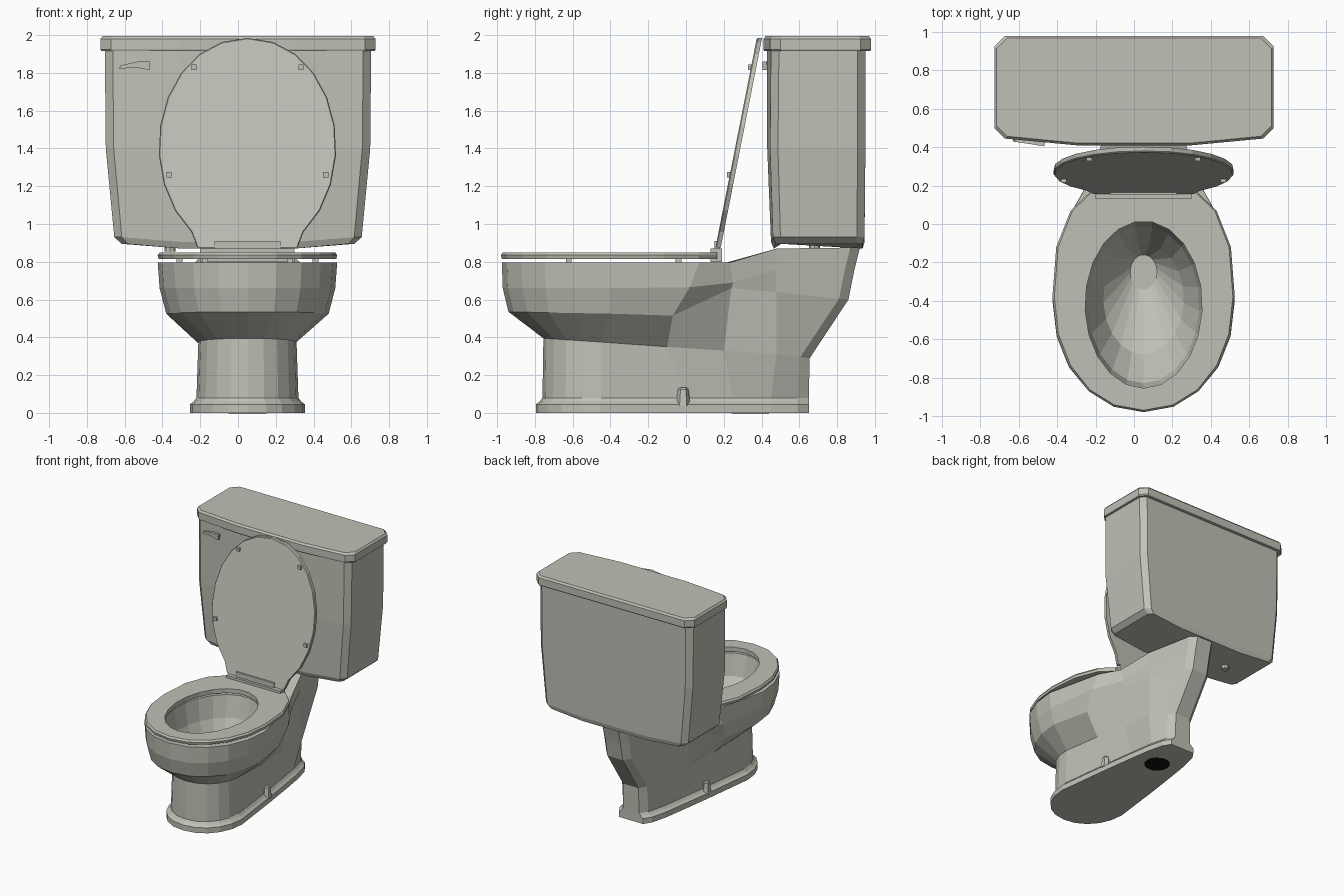
import bpy, bmesh, math

if "Cube" in bpy.data.objects:
    bpy.data.objects.remove(bpy.data.objects["Cube"], do_unlink=True)

CX = 0.05  # centre line of the bowl, slightly off the tank's centre
RIM = 0.795  # height of the bowl rim
DECK = 0.87  # height of the platform under the tank


def material(name, rgb):
    m = bpy.data.materials.new(name)
    m.use_nodes = True
    m.diffuse_color = (*rgb, 1)
    m.node_tree.nodes["Principled BSDF"].inputs["Base Color"].default_value = (*rgb, 1)
    return m


porcelain = material("warm grey porcelain", (0.53, 0.53, 0.47))
black = material("black", (0.005, 0.005, 0.005))


def loft(name, rings, loop=False, mat=porcelain):
    """Skin a stack of rings that share one point count; cap it unless it loops."""
    bm = bmesh.new()
    vs = [[bm.verts.new(p) for p in r] for r in rings]
    n = len(vs[0])
    pairs = list(zip(vs, vs[1:]))
    if loop:
        pairs.append((vs[-1], vs[0]))
    else:
        bm.faces.new(vs[0])
        bm.faces.new(vs[-1])
    for a, b in pairs:
        for i in range(n):
            j = (i + 1) % n
            bm.faces.new((a[i], a[j], b[j], b[i]))
    bmesh.ops.recalc_face_normals(bm, faces=bm.faces)
    me = bpy.data.meshes.new(name)
    bm.to_mesh(me)
    bm.free()
    me.materials.append(mat)
    ob = bpy.data.objects.new(name, me)
    bpy.context.collection.objects.link(ob)


def mirrored(half, cx=0.0):
    """Full ring from its +x half; a first point on the axis is kept once."""
    other = half[1:] if half[0][0] == 0 else half
    return [(cx + x, y, z) for x, y, z in half] + [(cx - x, y, z) for x, y, z in reversed(other)]


def egg(front, widest, width, z_front, z_side, rear):
    """Ring with a round front up to its widest line, then the given rear points."""
    half = []
    for i in range(6):
        s, c = math.sin(math.pi * i / 10) ** .95, abs(math.cos(math.pi * i / 10)) ** .95
        half.append((width * s, widest - (widest - front) * c, z_side + (z_front - z_side) * c))
    return mirrored(half + rear, CX)


def oval(x, y, z, rx, ry, sides):
    """Ring of an ellipse, starting at its front point."""
    turns = [2 * math.pi * i / sides for i in range(sides)]
    return [(x + rx * math.sin(t), y - ry * math.cos(t), z) for t in turns]


def box(name, x, y, z):
    loft(name, [[(x[0], y[0], h), (x[1], y[0], h), (x[1], y[1], h), (x[0], y[1], h)] for h in z])


def block(name, x, y, z, size):
    box(name, (x - size, x + size), (y - size, y + size), (z - size, z + size))


# Foot: a stepped plinth tapering towards the back
def foot_ring(inset, z):
    outline = [(.25, 0), (.215, .25), (.185, .45), (.15, .59), (.11, .65)]
    return egg(-.795 + inset, -.45, .305 - inset, z, z, [(x - inset, y, z) for x, y in outline])


foot = [foot_ring(*step) for step in ((0, 0), (0, .045), (.02, .06), (.035, .08))]


# Pedestal and bowl, joined at the waist to the narrowing neck that carries the tank
def neck(side, waist, z_mid, back, z_back):
    return [side, waist, (.2, .48, z_mid), (.115, back - .05, z_back + .005), (.07, back, z_back)]


shell = [
    egg(-.755, -.45, .26, .395, .375, neck((.24, -.1, .35), (.21, .2, .33), .31, .655, .29)),
    egg(-.94, -.4, .43, .535, .525, neck((.37, -.07, .515), (.25, .24, .66), .64, .86, .6)),
    egg(-.97, -.4, .465, .66, .66, neck((.40, .02, .665), (.27, .25, .69), .76, .89, .75)),
    egg(-.975, -.4, .475, RIM, RIM, neck((.37, .07, RIM), (.28, .23, RIM), DECK, .92, DECK)),
]


# Flat deck, then the ramp down to the rim
def deck_ring(inset, y, z):
    rear = [(.37 - inset, .07 - inset, RIM), (.28 - inset, .23 - inset, RIM)]
    return egg(-.975 + inset, -.4, .475 - inset, RIM, RIM, rear + [(x, y, z) for x in (.18, .1, .04)])


deck = [deck_ring(.01, .48, DECK), deck_ring(.02, .23, RIM)]

# Hollow basin
basin = [oval(CX, y, z, rx, ry, 21) for y, z, rx, ry in (
    (-.42, RIM, .32, .45), (-.42, .62, .29, .41), (-.39, .44, .21, .29), (-.25, .3, .07, .09))]
loft("bowl_and_pedestal", foot + shell + deck + basin)

# Drain opening under the foot
loft("drain_opening", [oval(CX, .34, z, .1, .1, 16) for z in (-.002, .002)], mat=black)


# Seat ring
def seat_edge(inset, z):
    rear = [(.455, -.12), (.38, .07), (.28, .165), (.15, .165), (.05, .165)]
    return egg(-.98 + inset, -.38, .475 - inset, z, z, [(x - inset, y, z) for x, y in rear])


def seat_hole(z):
    return oval(CX, -.42, z, .305, .435, 21)


loft("seat", [seat_hole(.815), seat_edge(.005, .815), seat_edge(0, .835), seat_edge(.01, .85),
              seat_hole(.85)], loop=True)


# Raised cover, leaning back towards the tank
def lean(z):
    return .155 + (z - DECK) * .197


def cover_ring(offset, inset):
    half = []
    for i in range(10):
        a = math.radians(142) * i / 9
        half.append(((.47 - inset) * math.sin(a) ** .95, 1.41 + (.575 - inset) * math.cos(a)))
    half.append((.265 - inset, .875))
    return mirrored([(x, lean(z) + offset, z) for x, z in half], CX)


loft("seat_cover", [cover_ring(0, .005), cover_ring(.006, 0), cover_ring(.028, 0)])

# Rubber feet and floor bolt caps, mirrored about the bowl's centre
for side, s in (("right", -1), ("left", 1)):
    for place, x, z in (("upper", .283, 1.83), ("lower", .415, 1.26)):
        block(f"{side}_{place}_cover_bumper", CX + s * x, lean(z) - .002, z, .014)
    for place, x, y in (("front", .36, -.62), ("rear", .225, -.04)):
        block(f"{side}_{place}_seat_bumper", CX + s * x, y, .805, .015)
    loft(f"{side}_floor_bolt_cap", [oval(CX + s * .225, -.015, z, r, r, 6)
                                    for r, z in ((.038, .04), (.028, .125), (.018, .135))])

# Hinge
box("hinge_block", (CX - .25, CX + .25), (.13, .19), (.8, DECK))
box("hinge_bar", (CX - .175, CX + .175), (.15, .18), (.86, .91))


# Tank and its lid: bowed front with cut corners and a sagging underside
def tank_ring(width, front, back, cut, bow, z, sag=0):
    return mirrored([(.3, front, z - sag), (width - cut, front + bow, z), (width, front + bow + cut, z),
                     (width, back - cut, z), (width - cut, back, z), (.3, back, z - sag)])


loft("tank", [
    tank_ring(.615, .465, .935, .03, .01, .895, sag=.025),
    tank_ring(.655, .45, .945, .04, .01, .93, sag=.025),
    tank_ring(.70, .43, .95, .042, .015, 1.4),
    tank_ring(.705, .43, .95, .042, .02, 1.925),
])
loft("tank_lid", [tank_ring(.728 - inset, .41 + inset, .98 - inset, .055, .035, z)
                  for inset, z in ((.005, 1.915), (0, 1.925), (0, 1.98), (.012, 1.995))])

# Flush lever on the tank front
lever = [(-.465, 1.86), (-.53, 1.86), (-.62, 1.84), (-.63, 1.82), (-.55, 1.83), (-.47, 1.815)]
loft("flush_lever", [[(x, y - (x + .465) * .15, z) for x, z in lever] for y in (.405, .425)])
box("flush_lever_stem", (-.505, -.475), (.41, .46), (1.82, 1.855))

# Water inlet under the tank
loft("water_inlet", [oval(-.36, .68, z, .03, .03, 8) for z in (.855, .9)])
